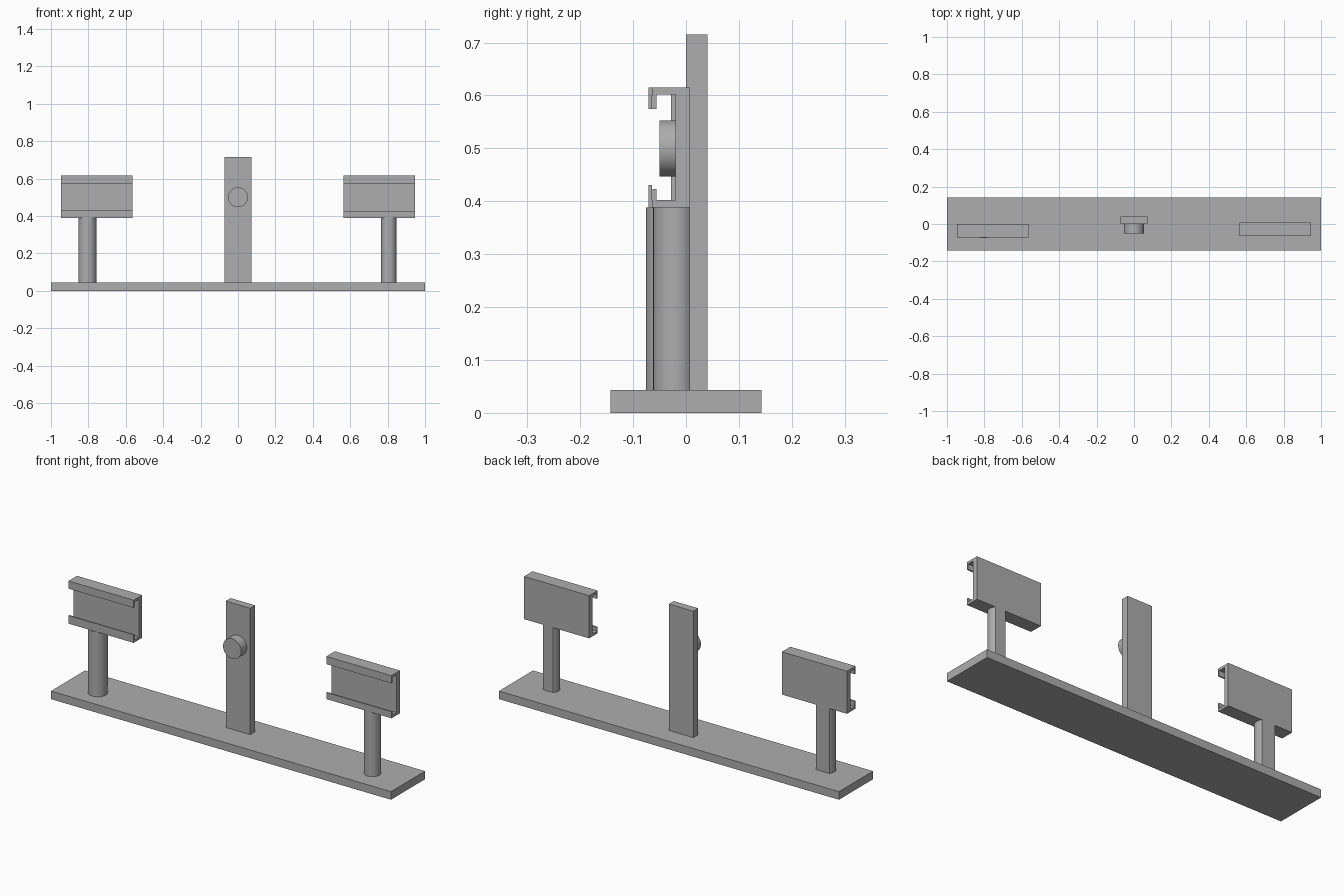
import bpy, bmesh, math
from mathutils import Matrix, Vector

old = bpy.data.objects.get("Cube")
if old:
    bpy.data.objects.remove(old, do_unlink=True)

grey = bpy.data.materials.new("plain_grey")
grey.use_nodes = True
GREY = (0.42, 0.42, 0.42, 1)
grey.diffuse_color = GREY
grey.node_tree.nodes["Principled BSDF"].inputs["Base Color"].default_value = GREY


def prism(name, outline, direction, smooth=False):
    """Extrude a closed outline of 3D points along a direction."""
    bm = bmesh.new()
    face = bm.faces.new([bm.verts.new(p) for p in outline])
    ext = bmesh.ops.extrude_face_region(bm, geom=[face])
    top = [v for v in ext["geom"] if isinstance(v, bmesh.types.BMVert)]
    bmesh.ops.translate(bm, verts=top, vec=direction)
    bmesh.ops.recalc_face_normals(bm, faces=bm.faces)
    mesh = bpy.data.meshes.new(name)
    bm.to_mesh(mesh)
    bm.free()
    obj = bpy.data.objects.new(name, mesh)
    bpy.context.collection.objects.link(obj)
    mesh.materials.append(grey)
    if smooth:
        bpy.ops.object.select_all(action='DESELECT')
        obj.select_set(True)
        bpy.context.view_layer.objects.active = obj
        bpy.ops.object.shade_smooth_by_angle(angle=math.radians(30))
    return obj


def box(name, x, y, z):
    outline = [(x[0], y[0], z[0]), (x[1], y[0], z[0]), (x[1], y[1], z[0]), (x[0], y[1], z[0])]
    return prism(name, outline, (0, 0, z[1] - z[0]))


BASE_TOP, RAIL_LOW, RAIL_HIGH = 0.043, 0.388, 0.615

# Base plate and central upright
box("base_plate", (-1, 1), (-0.143, 0.143), (0, BASE_TOP))
box("center_upright", (-0.072, 0.072), (0, 0.041), (BASE_TOP, 0.715))

# Round knob on the front of the upright
ring = [2 * math.pi * i / 64 for i in range(64)]
prism("knob", [(0.053 * math.cos(a), 0, 0.5 + 0.053 * math.sin(a)) for a in ring],
      (0, -0.05, 0), smooth=True)


def rail(name, x0, back, lip_top):
    """C-shaped channel, open to the front, with a lip at top and bottom."""
    front, web, lip = back - 0.071, back - 0.028, back - 0.064
    floor, ceiling, lip_low = RAIL_LOW + 0.014, RAIL_HIGH - 0.013, 0.574
    section = [(back, RAIL_LOW), (back, RAIL_HIGH), (front, RAIL_HIGH), (front, lip_low),
               (lip, lip_low), (lip, ceiling), (web, ceiling), (web, floor),
               (lip, floor), (lip, lip_top), (front, lip_top), (front, RAIL_LOW)]
    prism(name, [(x0, y, z) for y, z in section], (0.383, 0, 0))


def post(name, x, y, radius, back):
    """Round post with its back cut flat, flush with the rail."""
    start = math.asin((back - y) / radius)
    sweep = math.pi + 2 * start
    angles = [start - sweep * i / 48 for i in range(49)]
    prism(name, [(x + radius * math.cos(a), y + radius * math.sin(a), BASE_TOP) for a in angles],
          (0, 0, RAIL_LOW - BASE_TOP), smooth=True)


# Side supports
rail("right_rail", -0.947, 0.0, 0.431)
post("right_post", -0.805, -0.028, 0.048, 0.0)
rail("left_rail", 0.564, 0.008, 0.423)
post("left_post", 0.806, -0.021, 0.041, 0.008)
